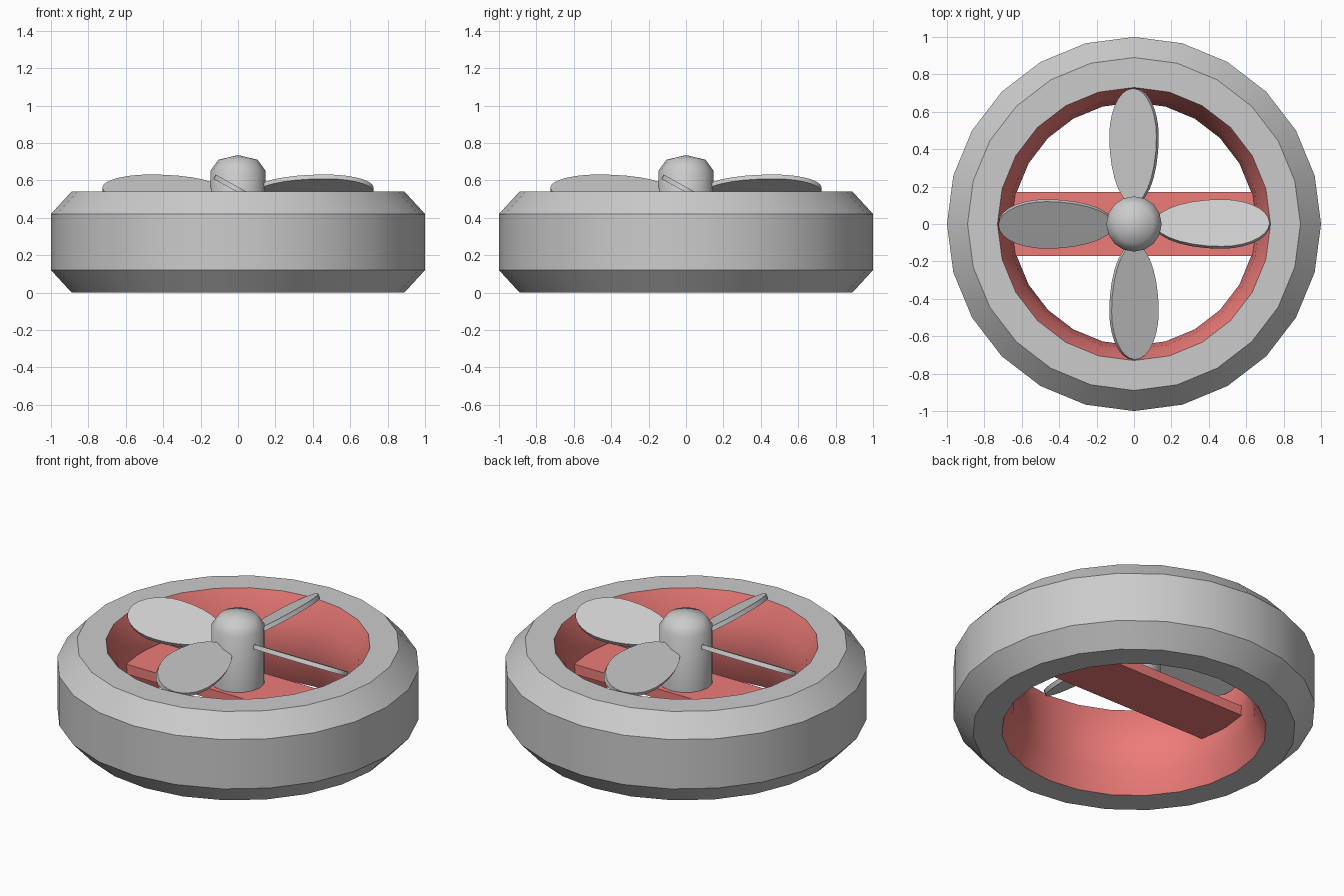
import bpy, bmesh, math
from mathutils import Matrix

if "Cube" in bpy.data.objects:
    bpy.data.objects.remove(bpy.data.objects["Cube"])

red = bpy.data.materials.new("red_paint")
red.diffuse_color = (0.85, 0.2, 0.19, 1)
red.use_nodes = True
red.node_tree.nodes["Principled BSDF"].inputs["Base Color"].default_value = red.diffuse_color


def finish(name, bm, mat=None, angle=30):
    mesh = bpy.data.meshes.new(name)
    bm.to_mesh(mesh)
    bm.free()
    obj = bpy.data.objects.new(name, mesh)
    bpy.context.collection.objects.link(obj)
    if mat:
        mesh.materials.append(mat)
    bpy.ops.object.select_all(action='DESELECT')
    obj.select_set(True)
    bpy.context.view_layer.objects.active = obj
    bpy.ops.object.shade_smooth_by_angle(angle=math.radians(angle))
    return obj


def lathe(name, profile, sides, mat=None, angle=30):
    """Revolve (radius, z) points; rising profiles face outward."""
    bm = bmesh.new()
    rings = []
    for i in range(sides):
        a = 2 * math.pi * i / sides
        rings.append([bm.verts.new((r * math.cos(a), r * math.sin(a), z)) for r, z in profile])
    for i in range(sides):
        a, b = rings[i], rings[(i + 1) % sides]
        for j in range(len(profile) - 1):
            bm.faces.new((a[j], b[j], b[j + 1], a[j + 1]))
    bmesh.ops.remove_doubles(bm, verts=bm.verts, dist=1e-5)
    return finish(name, bm, mat, angle)


# Chamfered outer ring and its waisted red inner wall
lathe("outer_ring", [(0.73, 0), (0.89, 0), (1, 0.12), (1, 0.42), (0.89, 0.54), (0.73, 0.54)], 24)
lathe("inner_wall", [(0.73, 0.54), (0.67, 0.41), (0.65, 0.27), (0.67, 0.13), (0.73, 0)], 24, red)

# Cross bar carrying the hub
bm = bmesh.new()
bmesh.ops.create_cube(bm, size=1, matrix=Matrix.Translation((0, 0, 0.28)) @ Matrix.Diagonal((1.3, 0.34, 0.06, 1)))
finish("cross_bar", bm, red)

# Domed hub
lathe("hub", [(0.148, 0.30), (0.148, 0.65), (0.105, 0.71), (0, 0.735)], 16, angle=45)


# Pitched egg-shaped blades
def blade(name, turn):
    bm = bmesh.new()
    half, thick, n = 0.144, 0.026, 28
    loop = []
    for i in range(n):
        a = 2 * math.pi * i / n
        reach = 0.255 if math.cos(a) > 0 else 0.36
        loop.append(bm.verts.new((0.47 + reach * math.cos(a), half * math.sin(a), -thick / 2)))
    base = bm.faces.new(loop)
    top = bmesh.ops.extrude_face_region(bm, geom=[base])["geom"]
    bmesh.ops.translate(bm, vec=(0, 0, thick), verts=[v for v in top if isinstance(v, bmesh.types.BMVert)])
    bmesh.ops.recalc_face_normals(bm, faces=bm.faces)
    bm.transform(Matrix.Translation((0, 0, 0.55)) @ Matrix.Rotation(turn, 4, 'Z')
                 @ Matrix.Rotation(math.radians(-29), 4, 'X'))
    finish(name, bm)


for k in range(4):
    blade(f"blade_{k + 1}", k * math.pi / 2)
